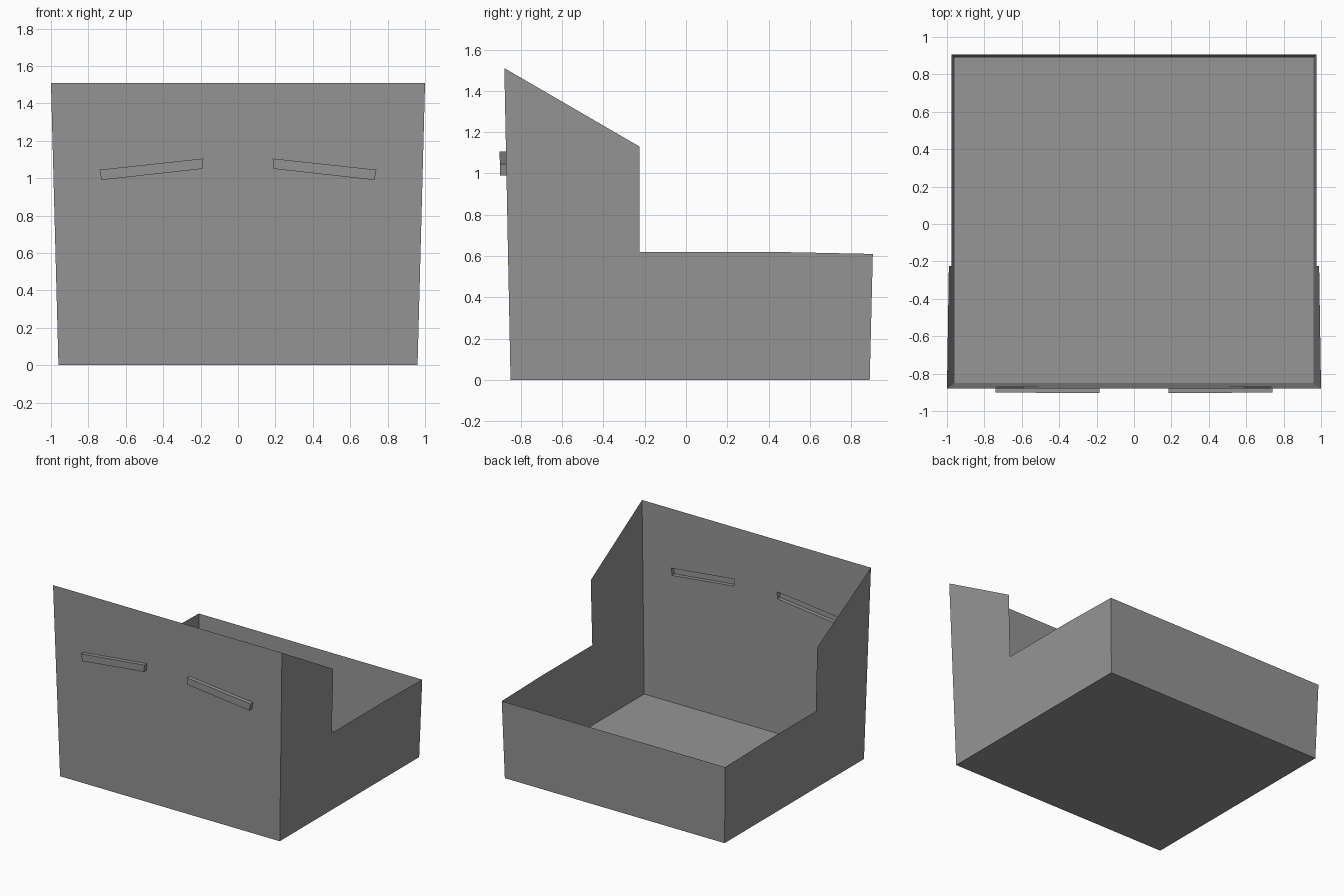
import bpy, bmesh

if "Cube" in bpy.data.objects:
    bpy.data.objects.remove(bpy.data.objects["Cube"])

# One flat colour
gray = bpy.data.materials.new("mid gray")
gray.diffuse_color = (0.3, 0.3, 0.3, 1)
gray.use_nodes = True
gray.node_tree.nodes["Principled BSDF"].inputs["Base Color"].default_value = gray.diffuse_color


def half_width(z):
    """Side wall x: walls flare outward with height."""
    return 0.96 + 0.04 * z / 1.51


def front_y(z):
    """Front wall y: leans forward with height."""
    return -0.85 - 0.03 * z / 1.51


bm = bmesh.new()


def ring(points):
    return [bm.verts.new(p) for p in points]


# Front wall (right half) around the slanted slot
outer = ring([(x, front_y(z), z) for x, z in
              ((0, 0), (half_width(0), 0), (1.0, 1.51), (0, 1.51))])
slot = [(0.19, 1.05), (0.73, 0.99), (0.74, 1.045), (0.185, 1.105)]
rim = ring([(x, front_y(z), z) for x, z in slot])
cap = ring([(x, front_y(z) - 0.031, z) for x, z in slot])
for a, b in ((outer, rim), (rim, cap)):
    for i in range(4):
        j = (i + 1) % 4
        bm.faces.new((a[i], a[j], b[j], b[i]))
bm.faces.new(cap)

# Stepped side wall
profile = [(0.89, 0), (0.905, 0.61), (0.42, 0.62), (-0.225, 0.62), (-0.225, 1.13)]
side = ring([(half_width(z), y, z) for y, z in profile])
bm.faces.new([outer[1]] + side + [outer[2]])

# Low back wall and floor
back_low, back_top = ring([(0, 0.89, 0), (0, 0.905, 0.61)])
bm.faces.new((side[0], back_low, back_top, side[1]))
bm.faces.new((outer[0], back_low, side[0], outer[1]))

mesh = bpy.data.meshes.new("open_bin")
bm.to_mesh(mesh)
bm.free()
mesh.materials.append(gray)
bin_shell = bpy.data.objects.new("open_bin", mesh)
bpy.context.collection.objects.link(bin_shell)

# Mirror to the left half
mirror = bin_shell.modifiers.new("mirror", 'MIRROR')
mirror.use_axis[0] = True
mirror.use_clip = True
